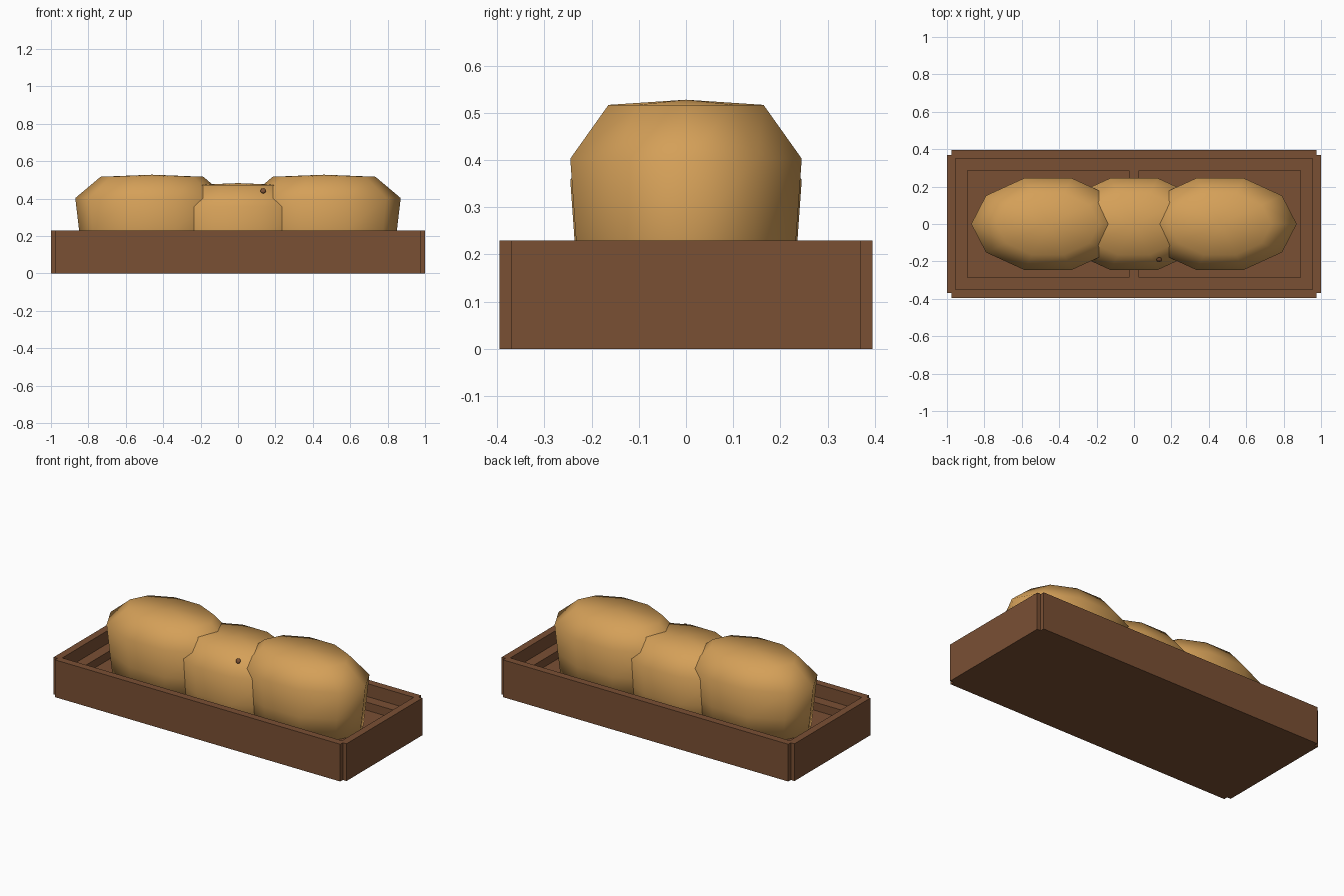
import bpy, bmesh, math
from mathutils import Vector

if "Cube" in bpy.data.objects:
    bpy.data.objects.remove(bpy.data.objects["Cube"])


def material(name, rgb):
    m = bpy.data.materials.new(name)
    m.diffuse_color = (*rgb, 1)
    m.use_nodes = True
    m.node_tree.nodes["Principled BSDF"].inputs["Base Color"].default_value = m.diffuse_color
    return m


crust = material("golden_crust", (0.66, 0.35, 0.098))
wood = material("brown_wood", (0.195, 0.08, 0.034))


def finish(name, bm, mat, smooth=False):
    bmesh.ops.recalc_face_normals(bm, faces=bm.faces[:])
    me = bpy.data.meshes.new(name)
    for f in bm.faces:
        f.smooth = smooth
    bm.to_mesh(me)
    bm.free()
    me.materials.append(mat)
    ob = bpy.data.objects.new(name, me)
    bpy.context.collection.objects.link(ob)
    return ob


def box(name, lo, hi, mat):
    bm = bmesh.new()
    bmesh.ops.create_cube(bm, size=1)
    for v in bm.verts:
        v.co = [(a + b) / 2 + c * (b - a) for a, b, c in zip(lo, hi, v.co)]
    return finish(name, bm, mat)


def bun(name, x, drop):
    # ten-sided rounded loaf: (radius factor, height) rings from base to crown
    rings = [(0.9, 0.07), (0.95, 0.23), (1.0, 0.403), (0.67, 0.517)]
    bm = bmesh.new()
    loops = []
    for r, z in rings:
        loops.append([bm.verts.new((x + 0.41 * r * math.cos(i * math.pi / 5),
                                    0.258 * r * math.sin(i * math.pi / 5),
                                    z - drop)) for i in range(10)])
    top = bm.verts.new((x, 0, 0.528 - drop))
    bm.faces.new(loops[0][::-1])
    for i in range(10):
        j = (i + 1) % 10
        for a, b in zip(loops, loops[1:]):
            bm.faces.new((a[i], a[j], b[j], b[i]))
        bm.faces.new((loops[-1][i], loops[-1][j], top))
    return finish(name, bm, crust, smooth=True)


# Tray floor and walls, with notched outer corners
H, LEDGE, WELL = 0.23, 0.15, 0.10
box("tray_floor", (-0.975, -0.37, 0), (0.975, 0.37, WELL), wood)
for s, side in ((-1, "front"), (1, "back")):
    ys = sorted((s * 0.35, s * 0.395))
    box(side + "_wall", (-0.975, ys[0], 0), (0.975, ys[1], H), wood)
    ys = sorted((s * 0.287, s * 0.35))
    box(side + "_ledge", (-0.955, ys[0], WELL), (0.955, ys[1], LEDGE), wood)
for s, side in ((-1, "left"), (1, "right")):
    xs = sorted((s * 0.955, s * 1.0))
    box(side + "_wall", (xs[0], -0.37, 0), (xs[1], 0.37, H), wood)
    xs = sorted((s * 0.89, s * 0.955))
    box(side + "_ledge", (xs[0], -0.287, WELL), (xs[1], 0.287, LEDGE), wood)
box("centre_divider", (-0.028, -0.287, WELL), (0.028, 0.287, LEDGE), wood)

# Three loaves, the middle one lower
bun("left_bun", -0.46, 0)
bun("right_bun", 0.46, 0)
bun("middle_bun", 0, 0.045)

# Small dark seed on the front slope of the middle loaf
normal = Vector((0, -0.81, 0.58))
bm = bmesh.new()
bmesh.ops.create_uvsphere(bm, u_segments=8, v_segments=6, radius=0.016)
turn = normal.to_track_quat('Z', 'Y').to_matrix()
for v in bm.verts:
    v.co.z *= 0.6
    v.co = turn @ v.co + Vector((0.135, -0.191, 0.442))
finish("seed", bm, wood, smooth=True)
